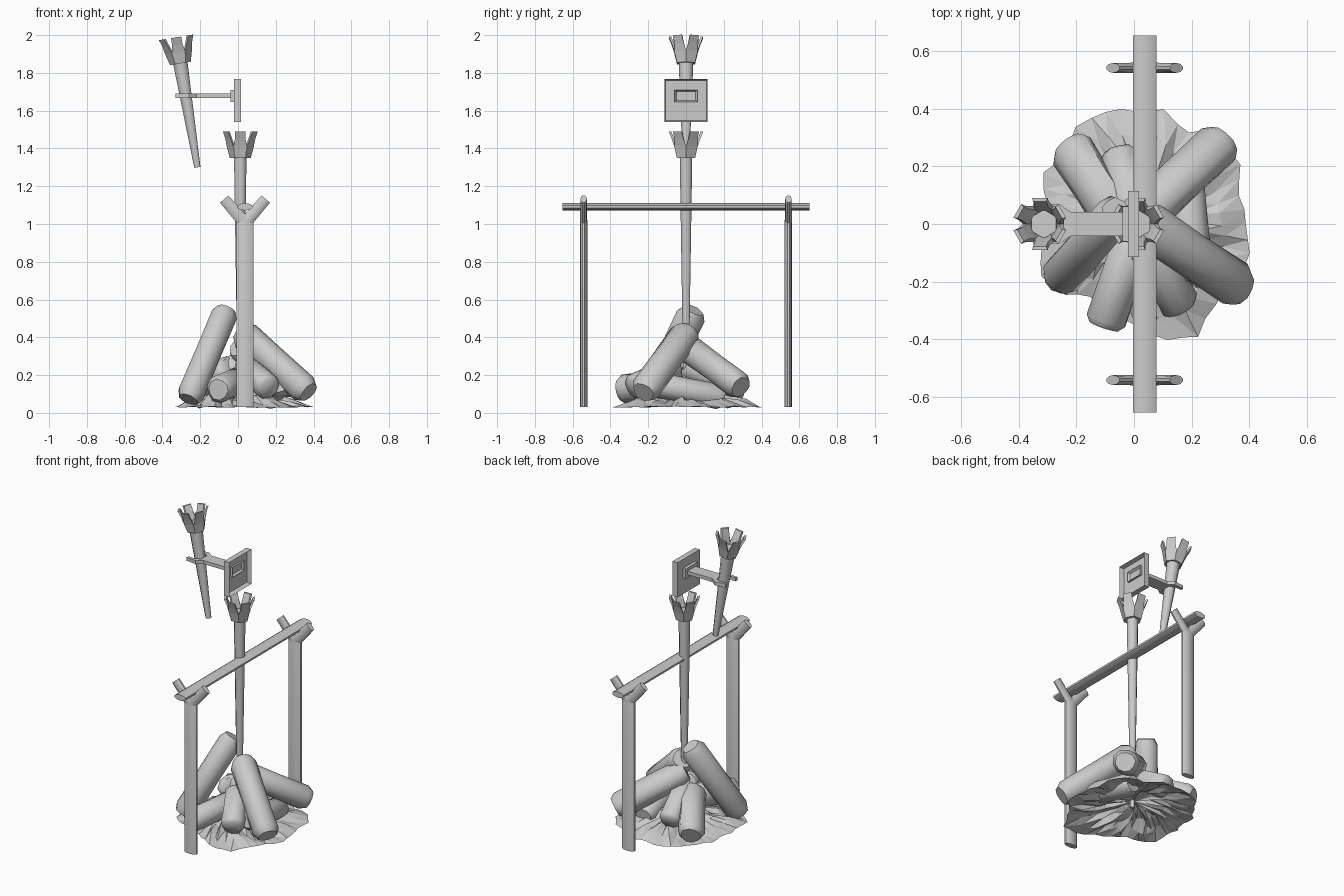
import bpy, bmesh, math, random
from mathutils import Vector as V

if "Cube" in bpy.data.objects:
    bpy.data.objects.remove(bpy.data.objects["Cube"])

random.seed(4)


def finish(name, bm, smooth=None):
    bmesh.ops.recalc_face_normals(bm, faces=bm.faces)
    me = bpy.data.meshes.new(name)
    bm.to_mesh(me)
    bm.free()
    ob = bpy.data.objects.new(name, me)
    bpy.context.collection.objects.link(ob)
    if smooth:
        bpy.ops.object.select_all(action='DESELECT')
        bpy.context.view_layer.objects.active = ob
        ob.select_set(True)
        bpy.ops.object.shade_smooth_by_angle(angle=math.radians(smooth))
    return ob


def frame(d, n):
    d = d.normalized()
    u = n.cross(d).normalized()
    return u, d.cross(u), d


def rod(name, p0, p1, rings, n=(0, 1, 0), flat=1.0, sides=10, wobble=0.0, smooth=50):
    """Lofted rod; rings = (fraction, radius), flattened along axis n."""
    p0, p1 = V(p0), V(p1)
    u, w, d = frame(p1 - p0, V(n))
    bm = bmesh.new()
    lean = [1 + random.uniform(-wobble, wobble) for _ in range(sides)]
    loops = []
    for t, r in rings:
        c = p0.lerp(p1, t)
        loop = []
        for i in range(sides):
            a = math.tau * (i + .5) / sides
            k = r * lean[i] * (1 + random.uniform(-wobble, wobble) * .4)
            loop.append(bm.verts.new(c + u * k * math.cos(a) + w * k * flat * math.sin(a)))
        loops.append(loop)
    for a, b in zip(loops, loops[1:]):
        for i in range(sides):
            j = (i + 1) % sides
            bm.faces.new((a[i], a[j], b[j], b[i]))
    bm.faces.new(loops[0])
    bm.faces.new(loops[-1])
    return finish(name, bm, smooth)


def crown(name, base, d, n=6):
    """Flared basket of plates that narrow into prongs."""
    u, w, d = frame(d, V((0, 1, 0)))
    bm = bmesh.new()
    levels = [(0, .048, .028), (.06, .062, .036), (.10, .075, .028), (.14, .091, .027)]
    for k in range(n):
        a = math.tau * (k + .5) / n
        out = u * math.cos(a) + w * math.sin(a)
        side = d.cross(out)
        loops = []
        for h, r, hw in levels:
            ri = r - .013
            s = hw * ri / r
            loops.append([bm.verts.new(base + d * h + out * q + side * x)
                          for q, x in ((r, -hw), (r, hw), (ri, s), (ri, -s))])
        for p, q in zip(loops, loops[1:]):
            for i in range(4):
                j = (i + 1) % 4
                bm.faces.new((p[i], p[j], q[j], q[i]))
        bm.faces.new(loops[0])
        bm.faces.new(loops[-1])
    return finish(name, bm)


def torch(name, foot, neck, r0, r1):
    foot, neck = V(foot), V(neck)
    d = (neck - foot).normalized()
    rod(name + "_shaft", foot, neck + d * .015, [(0, r0), (1, r1)], sides=8)
    rod(name + "_core", neck, neck + d * .05, [(0, .045), (1, .05)], sides=6)
    crown(name + "_crown", neck, d)


def box(name, lo, hi, inset=0, depth=0):
    """Box with an optional recess in its +x face."""
    bm = bmesh.new()
    bmesh.ops.create_cube(bm, size=1)
    lo, hi = V(lo), V(hi)
    for v in bm.verts:
        v.co = V((lo[i] + (v.co[i] + .5) * (hi[i] - lo[i]) for i in range(3)))
    if inset:
        bm.normal_update()
        f = [f for f in bm.faces if f.normal.x > .9]
        bmesh.ops.inset_region(bm, faces=f, thickness=inset)
        for v in f[0].verts:
            v.co.x -= depth
    return finish(name, bm)


# Torches: one standing in the fire, one on the wall bracket
torch("standing_torch", (.012, 0, .06), (.012, 0, 1.35), .014, .036)
torch("wall_torch", (-.215, 0, 1.30), (-.305, 0, 1.85), .018, .042)

# Wall bracket: hollow plate, boss and forked arm
box("bracket_plate", (-.02, -.115, 1.54), (.017, .115, 1.768), .01, .028)
box("bracket_boss", (-.04, -.06, 1.645), (.002, .06, 1.71), .016, .015)
half = [(-.03, .042), (-.22, .042), (-.26, .07), (-.33, .062), (-.328, .045), (-.275, .046), (-.245, .03)]
bm = bmesh.new()
outline = half + [(x, -y) for x, y in reversed(half)]
face = bm.faces.new([bm.verts.new((x, y, 1.667)) for x, y in outline])
res = bmesh.ops.extrude_face_region(bm, geom=[face])
for v in res["geom"]:
    if isinstance(v, bmesh.types.BMVert):
        v.co.z = 1.69
finish("bracket_arm", bm)

# Spit with forked posts
rod("spit", (.037, -.655, 1.091), (.037, .655, 1.091), [(0, .043), (1, .043)], (0, 0, 1), .45)
for tag, y in (("front", -.542), ("back", .542)):
    rod(tag + "_post", (.037, y, .03), (.037, y, 1.05), [(0, .046), (.97, .046), (1, .03)], flat=.42)
    for s, nm in ((-1, "left"), (1, "right")):
        rod(f"{tag}_fork_{nm}", (.037 + s * .005, y, 1.01), (.037 + s * .11, y, 1.132),
            [(0, .034), (1, .031)], flat=.55)

# Logs stacked around the middle: outer end, inner end, radius
logs = [((.31, .29, .135), (.0, .0, .35), .08),
        ((.375, -.225, .11), (.02, .01, .43), .08),
        ((-.26, -.19, .07), (-.06, .04, .545), .075),
        ((-.225, .275, .09), (-.04, -.01, .24), .08),
        ((-.105, -.355, .125), (.0, -.05, .17), .075),
        ((.165, -.29, .13), (.03, -.05, .25), .072),
        ((.17, .2, .08), (.21, -.2, .155), .07),
        ((-.05, .25, .12), (.0, .0, .26), .07)]
for i, (a, b, r) in enumerate(logs):
    rod(f"log_{i + 1}", a, b, [(0, .74 * r), (.07, r), (.5, .97 * r), (.93, r), (1, .72 * r)],
        (0, .3, 1), wobble=.07)

# Ash bed: jagged, crumpled open sheet rising to the middle
edge = [.40, .38, .42, .43, .37, .41, .40, .40, .39, .36, .36, .33,
        .33, .34, .37, .34, .30, .31, .36, .43, .45, .40, .40, .41]
bm = bmesh.new()
N = 48
rings = []
for k, z in ((.3, .10), (.55, .08), (.78, .055), (1, .03)):
    ring = []
    for i in range(N):
        e = edge[i // 2] if i % 2 == 0 else (edge[i // 2] + edge[(i // 2 + 1) % 24]) / 2
        a = math.tau * (i + random.uniform(-.25, .25)) / N
        r = e * k + random.uniform(-.014, .006)
        dz = random.uniform(-.022, .022) if k < 1 else random.uniform(-.004, .006)
        ring.append(bm.verts.new((r * math.cos(a), r * math.sin(a), z + dz)))
    rings.append(ring)
top = bm.verts.new((0, 0, .11))
for i in range(N):
    j = (i + 1) % N
    bm.faces.new((top, rings[0][i], rings[0][j]))
    for p, q in zip(rings, rings[1:]):
        bm.faces.new((p[i], q[i], q[j]))
        bm.faces.new((p[i], q[j], p[j]))
finish("ash_bed", bm)
